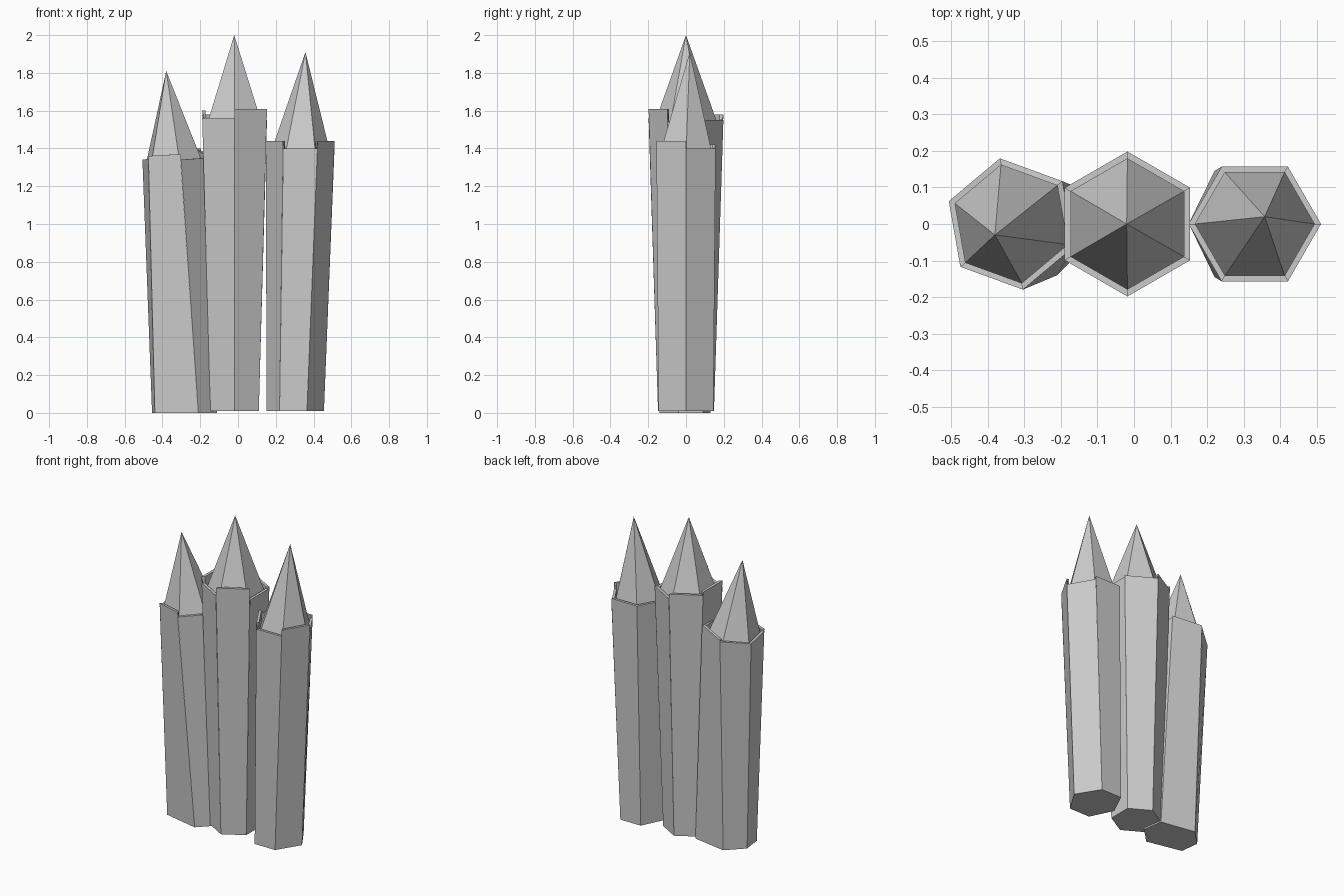
import bpy, bmesh, math
from mathutils import Vector

if "Cube" in bpy.data.objects:
    bpy.data.objects.remove(bpy.data.objects["Cube"])


def ring(cx, cy, r, turn):
    return [Vector((cx + r * math.cos(math.radians(turn + 60 * i)),
                    cy + r * math.sin(math.radians(turn + 60 * i)))) for i in range(6)]


def crystal(name, bottom, top, foot, heights, floor, apex, inset=0.9):
    """Six-sided flared shaft with uneven rim panels around a pointed spire."""
    bm = bmesh.new()
    mid = sum(top, Vector((0, 0))) / 6
    inner = [mid + (p - mid) * inset for p in top]
    v = lambda p, z: bm.verts.new((p.x, p.y, z))
    low = [v(p, foot) for p in bottom]
    base = [v(p, floor) for p in inner]
    tip = bm.verts.new(apex)
    bm.faces.new(low[::-1])
    for i in range(6):
        j = (i + 1) % 6
        za, zb = heights[i]
        # outer panel, rim, inner lip and the two exposed panel ends
        oa, ob = v(top[i], za), v(top[j], zb)
        ia, ib = v(inner[i], za), v(inner[j], zb)
        bm.faces.new((low[i], low[j], ob, oa))
        bm.faces.new((oa, ob, ib, ia))
        bm.faces.new((ia, ib, base[j], base[i]))
        bm.faces.new((oa, ia, base[i]))
        bm.faces.new((ob, base[j], ib))
        # spire facet
        bm.faces.new((base[i], base[j], tip))
    mesh = bpy.data.meshes.new(name)
    bm.to_mesh(mesh)
    bm.free()
    bpy.context.collection.objects.link(bpy.data.objects.new(name, mesh))


# centre column, panels listed counter-clockwise from the right face
crystal("centre_crystal", ring(-0.018, 0, 0.148, -30), ring(-0.018, 0, 0.198, -30), 0.01,
        [(1.54, 1.54), (1.55, 1.55), (1.58, 1.58), (1.60, 1.60), (1.56, 1.56), (1.61, 1.61)],
        1.5, (-0.02, 0, 2.0))

# right column
right_foot = [Vector(p) for p in ((0.455, 0), (0.365, 0.145), (0.22, 0.145),
                                  (0.15, 0), (0.22, -0.145), (0.365, -0.145))]
crystal("right_crystal", right_foot, ring(0.33, 0, 0.181, 0), 0.01,
        [(1.40, 1.40), (1.42, 1.42), (1.42, 1.42), (1.44, 1.44), (1.40, 1.40), (1.44, 1.44)],
        1.36, (0.357, 0.02, 1.91))

# leaning left column
left_foot = [Vector(p) for p in ((-0.13, 0.09), (-0.355, 0.13), (-0.455, 0.03),
                                 (-0.44, -0.09), (-0.21, -0.14), (-0.11, -0.04))]
crystal("left_crystal", left_foot, ring(-0.335, 0, 0.182, 40), 0,
        [(1.40, 1.37), (1.36, 1.34), (1.34, 1.345), (1.36, 1.37), (1.34, 1.35), (1.37, 1.39)],
        1.31, (-0.38, -0.03, 1.81))
